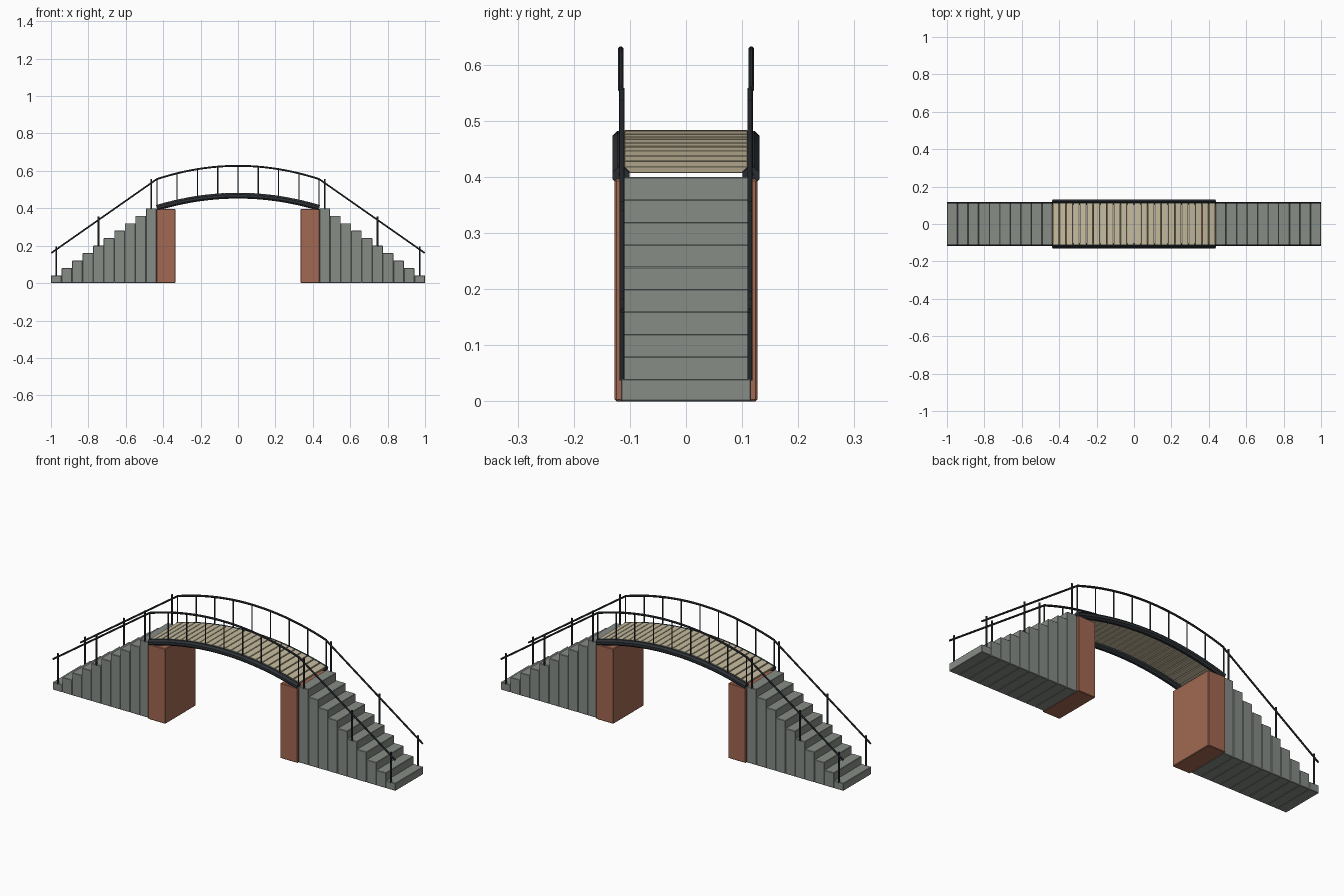
import bpy
import bmesh
import math
from mathutils import Matrix, Vector

if "Cube" in bpy.data.objects:
    bpy.data.objects.remove(bpy.data.objects["Cube"], do_unlink=True)


def make_material(name, rgb):
    mat = bpy.data.materials.new(name)
    mat.use_nodes = True
    mat.diffuse_color = (*rgb, 1)
    mat.node_tree.nodes["Principled BSDF"].inputs["Base Color"].default_value = (*rgb, 1)
    return mat


STONE = make_material("grey stone", (0.24, 0.262, 0.24))
BRICK = make_material("red brick", (0.36, 0.14, 0.085))
WOOD = make_material("pale wood", (0.57, 0.5, 0.34))
METAL = make_material("dark metal", (0.028, 0.034, 0.04))

HALF_SPAN = 0.434      # half length of the arched deck
STEPS = 10
STEP_RISE = 0.04
STEP_RUN = (1 - 0.436) / STEPS
RAIL_Y = 0.114


def finish(name, bm, mat):
    bmesh.ops.recalc_face_normals(bm, faces=bm.faces)
    mesh = bpy.data.meshes.new(name)
    bm.to_mesh(mesh)
    bm.free()
    mesh.materials.append(mat)
    obj = bpy.data.objects.new(name, mesh)
    bpy.context.collection.objects.link(obj)
    return obj


def box(name, low, high, mat, bevel=0.0, tilt=0.0):
    low, high = Vector(low), Vector(high)
    bm = bmesh.new()
    bmesh.ops.create_cube(bm, size=1, matrix=Matrix.Diagonal((*(high - low), 1)))
    if bevel:
        bmesh.ops.bevel(bm, geom=bm.edges[:], offset=bevel, segments=1, affect="EDGES")
    bm.transform(Matrix.Translation((low + high) / 2) @ Matrix.Rotation(tilt, 4, "Y"))
    return finish(name, bm, mat)


def tube(name, path, radius, mat, sides=8):
    """Sweep a regular polygon along a path lying in an x-z plane."""
    bm = bmesh.new()
    points = [Vector(p) for p in path]
    side = Vector((0, 1, 0))
    rings = []
    for i, p in enumerate(points):
        ahead = points[min(i + 1, len(points) - 1)] - points[max(i - 1, 0)]
        normal = ahead.normalized().cross(side)
        ring = []
        for k in range(sides):
            a = 2 * math.pi * (k + 0.5) / sides
            offset = side * math.cos(a) + normal * math.sin(a)
            ring.append(bm.verts.new(p + offset * radius / math.cos(math.pi / sides)))
        rings.append(ring)
    for a, b in zip(rings, rings[1:]):
        for k in range(sides):
            n = (k + 1) % sides
            bm.faces.new((a[k], a[n], b[n], b[k]))
    bm.faces.new(rings[0])
    bm.faces.new(rings[-1])
    return finish(name, bm, mat)


def arch(x, end_z, mid_z):
    return mid_z - (mid_z - end_z) * (x / HALF_SPAN) ** 2


def beam_z(x):
    return arch(x, 0.402, 0.467)


def handrail_z(x):
    return arch(x, 0.556, 0.627)


def arch_path(height, y, count=24):
    xs = [HALF_SPAN * (2 * i / count - 1) for i in range(count + 1)]
    return [(x, y, height(x)) for x in xs]


def stair_rail_z(x):
    t = (1 - abs(x)) / (1 - HALF_SPAN)
    return 0.16 + t * (0.556 - 0.16)


# Stairs and brick piers at both ends
for end, sx in (("left", 1), ("right", -1)):
    for i in range(STEPS):
        outer = sx * (1 - i * STEP_RUN)
        inner = sx * (1 - (i + 1) * STEP_RUN)
        box(f"{end}_step_{i + 1}", (min(outer, inner), -0.116, 0),
            (max(outer, inner), 0.116, STEP_RISE * (i + 1)), STONE, 0.002)
    x1, x2 = sorted((sx * 0.335, sx * 0.437))
    box(f"{end}_pier", (x1, -0.127, 0), (x2, 0.127, 0.396), BRICK, 0.003)

# Arched deck planks
PLANKS = 24
spacing = 2 * HALF_SPAN / PLANKS
for i in range(PLANKS):
    x = -HALF_SPAN + (i + 0.5) * spacing
    z = beam_z(x) + 0.01
    slope = (beam_z(x + 0.01) - beam_z(x - 0.01)) / 0.02
    box(f"deck_plank_{i + 1}", (x - spacing * 0.46, -0.11, z - 0.006),
        (x + spacing * 0.46, 0.11, z + 0.006), WOOD, 0.001, -math.atan(slope))

# Beams, railings and posts on both sides
for side, sy in (("front", -1), ("back", 1)):
    y = sy * RAIL_Y
    tube(f"{side}_arch_beam", arch_path(beam_z, sy * 0.116), 0.015, METAL)
    tube(f"{side}_arch_handrail", arch_path(handrail_z, sy * 0.116), 0.005, METAL)
    for i in range(9):
        x = HALF_SPAN * (i / 4 - 1)
        tube(f"{side}_deck_post_{i + 1}",
             [(x, sy * 0.116, beam_z(x)), (x, sy * 0.116, handrail_z(x))], 0.003, METAL)
    for end, sx in (("left", 1), ("right", -1)):
        tube(f"{side}_{end}_stair_handrail",
             [(sx * x, y, stair_rail_z(x)) for x in (0.998, HALF_SPAN)], 0.0045, METAL)
        for step in (1, 5, 10):
            x = sx * (1 - (step - 0.5) * STEP_RUN)
            foot = STEP_RISE * step
            tube(f"{side}_{end}_stair_post_{step}",
                 [(x, y, foot - 0.003), (x, y, foot + 0.157)], 0.0045, METAL)
